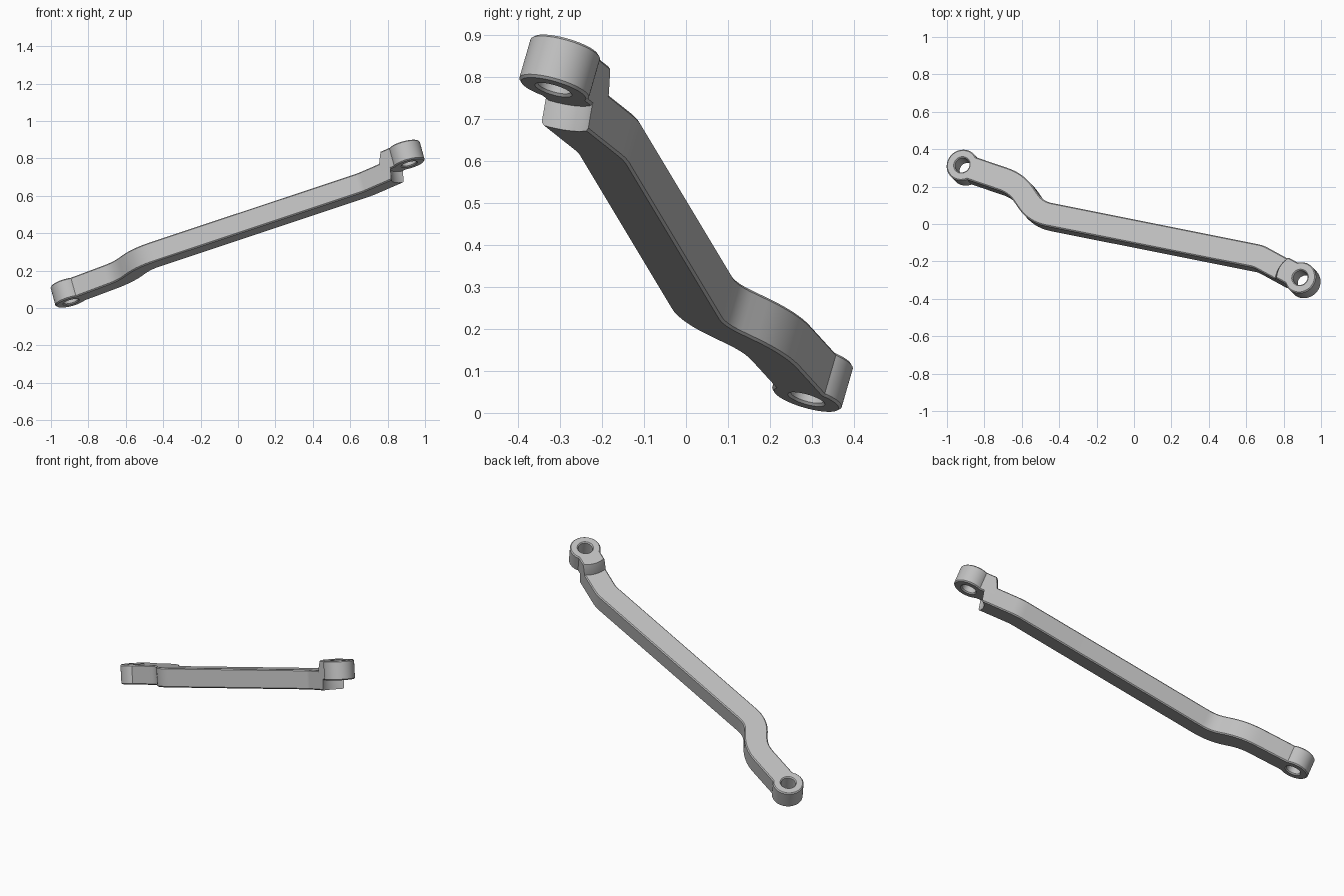
import bpy, bmesh, math
from mathutils import Vector, Matrix

if "Cube" in bpy.data.objects:
    bpy.data.objects.remove(bpy.data.objects["Cube"], do_unlink=True)

# Tilted working plane: z = SX*x + SY*y + Z0
SX, SY, Z0 = 0.275, -0.29, 0.479
normal = Vector((-SX, -SY, 1)).normalized()
ex = Vector((1, 0, SX)).normalized()
ey = normal.cross(ex)
frame = Matrix.Translation((0, 0, Z0)) @ Matrix((ex, ey, normal)).transposed().to_4x4()

THICK, LIFT, CHAMFER = 0.11, 0.06, 0.006
HALF, EYE, HOLE = 0.065, 0.086, 0.04

metal = bpy.data.materials.new("brushed grey")
metal.use_nodes = True
metal.diffuse_color = (0.52, 0.52, 0.52, 1)
metal.node_tree.nodes["Principled BSDF"].inputs["Base Color"].default_value = metal.diffuse_color


def flat(x, y):
    """Plan position to coordinates in the tilted plane."""
    p = Vector((x, y, SX * x + SY * y))
    return Vector((p.dot(ex), p.dot(ey)))


left_eye, right_eye = flat(-0.92, 0.316), flat(0.903, -0.302)
# Centreline corners, each with its rounding length
bends = [(flat(-0.63, 0.217), 0.075), (flat(-0.527, 0.066), 0.075), (flat(0.665, -0.172), 0.025)]


def centreline():
    """Rounded bends as (point, tangent) pairs."""
    pts = [left_eye] + [b[0] for b in bends] + [right_eye]
    path = []
    for i, (p, cut) in enumerate(bends):
        a = p + (pts[i] - p).normalized() * cut
        b = p + (pts[i + 2] - p).normalized() * cut
        for k in range(9):
            t = k / 8
            pos = a * (1 - t) ** 2 + p * 2 * t * (1 - t) + b * t * t
            path.append((pos, ((p - a) * (1 - t) + (b - p) * t).normalized()))
    return path


def eye_arc(centre, outward, r, w):
    """Round end that meets the two parallel sides."""
    span = math.pi - math.asin(w / r)
    base = math.atan2(outward.y, outward.x)
    angles = [base - span + 2 * span * k / 56 for k in range(57)]
    return [centre + Vector((math.cos(a), math.sin(a))) * r for a in angles]


def outline(inset):
    path, w, r = centreline(), HALF - inset, EYE - inset
    right_side = [p + Vector((d.y, -d.x)) * w for p, d in path]
    left_side = [p + Vector((-d.y, d.x)) * w for p, d in path]
    return (right_side + eye_arc(right_eye, path[-1][1], r, w)
            + left_side[::-1] + eye_arc(left_eye, -path[0][1], r, w))


def circle(centre, r):
    return [centre + Vector((math.cos(k * math.tau / 64), math.sin(k * math.tau / 64))) * r
            for k in range(64)]


def stack(name, rings):
    """Solid skinned through matching rings of (points, height)."""
    bm = bmesh.new()
    loops = [[bm.verts.new((p.x, p.y, z)) for p in pts] for pts, z in rings]
    n = len(loops[0])
    for lo, hi in zip(loops, loops[1:]):
        for k in range(n):
            bm.faces.new((lo[k], lo[(k + 1) % n], hi[(k + 1) % n], hi[k]))
    bm.faces.new(loops[0][::-1])
    bm.faces.new(loops[-1])
    bmesh.ops.recalc_face_normals(bm, faces=bm.faces)
    mesh = bpy.data.meshes.new(name)
    bm.to_mesh(mesh)
    bm.free()
    mesh.materials.append(metal)
    obj = bpy.data.objects.new(name, mesh)
    obj.matrix_world = frame
    bpy.context.collection.objects.link(obj)
    return obj


def slab(name, top):
    low = top - THICK
    return stack(name, [(outline(CHAMFER), low), (outline(0), low + CHAMFER),
                        (outline(0), top - CHAMFER), (outline(CHAMFER), top)])


def drill(centre, top):
    """Hole cutter with countersunk rims."""
    low, wide = top - THICK, HOLE + 2 * CHAMFER
    return stack("hole_cutter", [
        (circle(centre, wide), low - CHAMFER), (circle(centre, HOLE), low + CHAMFER),
        (circle(centre, HOLE), top - CHAMFER), (circle(centre, wide), top + CHAMFER)])


def carve(obj, cutter, operation):
    bpy.context.view_layer.update()
    mod = obj.modifiers.new("carve", "BOOLEAN")
    mod.operation, mod.solver, mod.object = operation, "EXACT", cutter
    bpy.context.view_layer.objects.active = obj
    bpy.ops.object.modifier_apply(modifier=mod.name)
    bpy.data.objects.remove(cutter, do_unlink=True)


# Cranked bar with the left eye; its right end is cut back around the raised eye
bar = slab("cranked_bar", 0)
clearance = stack("clearance_cutter", [(circle(right_eye, 0.117), -THICK - 0.01),
                                       (circle(right_eye, 0.105), -THICK + LIFT),
                                       (circle(right_eye, 0.105), 0.01)])
carve(bar, clearance, "DIFFERENCE")
carve(bar, drill(left_eye, 0), "DIFFERENCE")

# Raised right eye with a sloped round shoulder
head = slab("raised_eye", LIFT)
shoulder = stack("shoulder_cutter", [(circle(right_eye, 0.155), -THICK),
                                     (circle(right_eye, 0.155), 0),
                                     (circle(right_eye, 0.13), LIFT),
                                     (circle(right_eye, 0.125), LIFT + 0.012)])
carve(head, shoulder, "INTERSECT")
carve(head, drill(right_eye, LIFT), "DIFFERENCE")

for part in (bar, head):
    bpy.ops.object.select_all(action="DESELECT")
    part.select_set(True)
    bpy.context.view_layer.objects.active = part
    bpy.ops.object.shade_smooth_by_angle(angle=math.radians(30))
